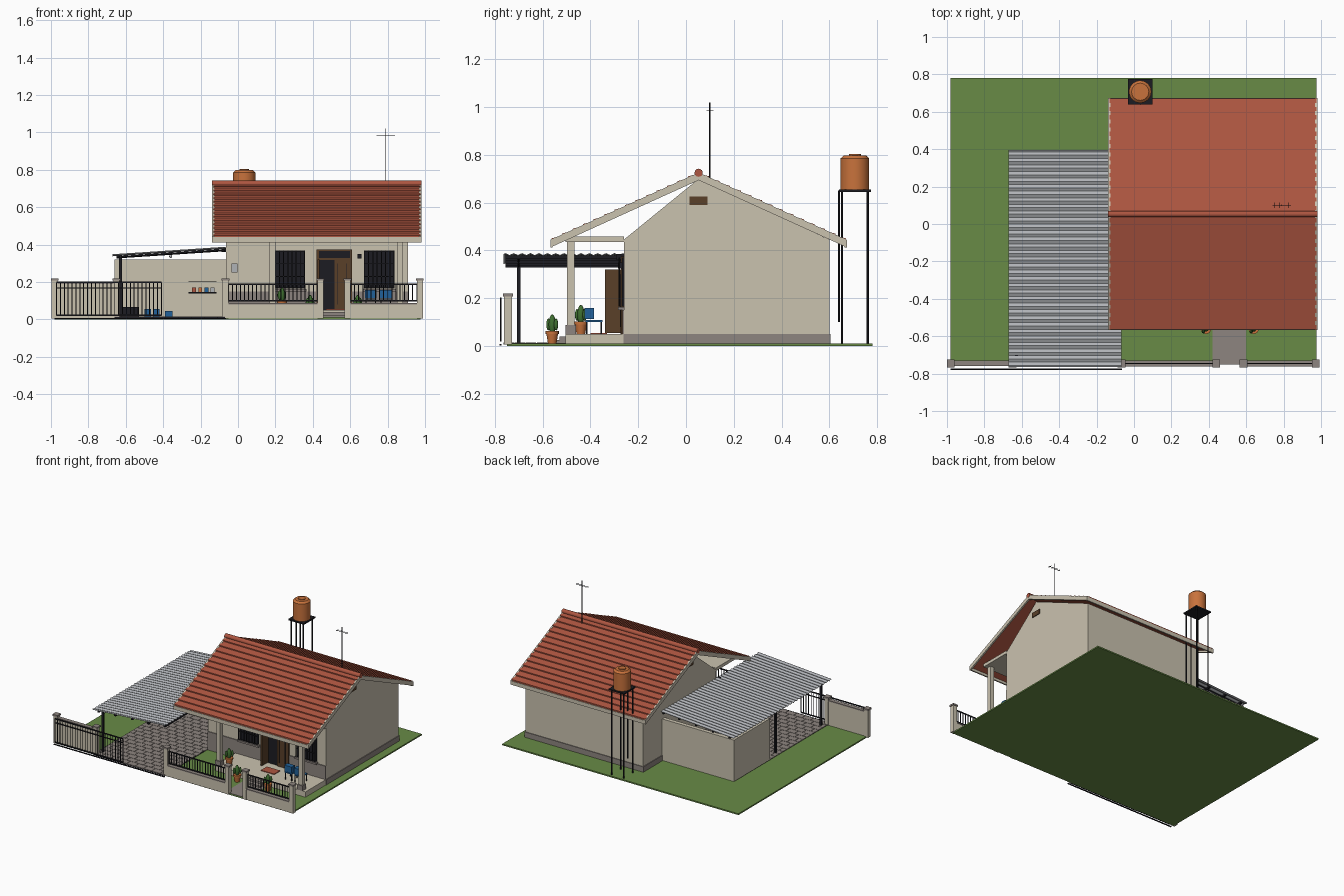
import bpy, bmesh, math
from mathutils import Matrix, Vector

if "Cube" in bpy.data.objects:
    bpy.data.objects.remove(bpy.data.objects["Cube"])


def material(name, r, g, b):
    m = bpy.data.materials.new(name)
    m.use_nodes = True
    m.diffuse_color = (r, g, b, 1)
    m.node_tree.nodes["Principled BSDF"].inputs["Base Color"].default_value = (r, g, b, 1)
    return m


WALL = material("beige plaster", .59, .54, .43)
STONE = material("grey stone", .27, .235, .215)
GRASS = material("lawn green", .138, .258, .061)
ROOF = material("roof red", .42, .092, .052)
SHEET = material("sheet grey", .43, .445, .468)
IRON = material("black iron", .012, .012, .016)
WOOD = material("brown wood", .1, .05, .022)
CLAY = material("clay orange", .58, .17, .045)
BLUE = material("blue plastic", .015, .12, .32)
PLANT = material("cactus green", .05, .16, .03)


# Helpers: each adds a shape to the bmesh; finish turns it into an object
def box(bm, x0, x1, y0, y1, z0, z1):
    size = Matrix.Diagonal((x1 - x0, y1 - y0, z1 - z0, 1))
    mid = Matrix.Translation(((x0 + x1) / 2, (y0 + y1) / 2, (z0 + z1) / 2))
    bmesh.ops.create_cube(bm, size=1, matrix=mid @ size)


def rod(bm, a, b, r1, r2=None, sides=8):
    a, b = Vector(a), Vector(b)
    turn = (b - a).to_track_quat('Z', 'Y').to_matrix().to_4x4()
    bmesh.ops.create_cone(bm, cap_ends=True, segments=sides, radius1=r1,
                          radius2=r1 if r2 is None else r2, depth=(b - a).length,
                          matrix=Matrix.Translation((a + b) / 2) @ turn)


def ball(bm, centre, sx, sy, sz):
    bmesh.ops.create_uvsphere(bm, u_segments=12, v_segments=8, radius=1,
                              matrix=Matrix.Translation(centre) @ Matrix.Diagonal((sx, sy, sz, 1)))


def prism(bm, profile, x0, x1):
    face = bm.faces.new([bm.verts.new((x0, y, z)) for y, z in profile])
    out = bmesh.ops.extrude_face_region(bm, geom=[face])
    moved = [v for v in out["geom"] if isinstance(v, bmesh.types.BMVert)]
    bmesh.ops.translate(bm, verts=moved, vec=(x1 - x0, 0, 0))
    bmesh.ops.recalc_face_normals(bm, faces=bm.faces[:])


def finish(bm, name, mat, smooth=False):
    mesh = bpy.data.meshes.new(name)
    bm.to_mesh(mesh)
    bm.free()
    mesh.materials.append(mat)
    ob = bpy.data.objects.new(name, mesh)
    bpy.context.collection.objects.link(ob)
    if smooth:
        bpy.ops.object.select_all(action='DESELECT')
        ob.select_set(True)
        bpy.context.view_layer.objects.active = ob
        bpy.ops.object.shade_smooth_by_angle()
    return ob


def boxes(name, mat, *items):
    bm = bmesh.new()
    for item in items:
        box(bm, *item)
    return finish(bm, name, mat)


# Ground, path and paved drive
boxes("lawn", GRASS, (-.98, .975, -.75, .78, 0, .01))
boxes("garden_path", STONE, (.42, .6, -.75, -.5, .008, .013))
boxes("drive_bed", IRON, (-.66, -.07, -.765, .37, .005, .012))
bm = bmesh.new()
for row in range(24):
    y = -.765 + row * .047
    for col in range(9):
        x = -.66 + col * .069 - (row % 2) * .034
        box(bm, max(x, -.66), min(x + .066, -.07), y, y + .044, .01, .015)
finish(bm, "drive_pavers", STONE)

# House body with plinth and stone dado
bm = bmesh.new()
prism(bm, [(-.26, .01), (.6, .01), (.6, .445), (.053, .7), (-.26, .445)], -.065, .91)
finish(bm, "house_walls", WALL)
boxes("plinth", STONE, (-.07, .915, -.262, .605, .01, .05))
boxes("front_dado", STONE, (-.065, .43, -.266, -.26, .05, .15), (.6, .91, -.266, -.26, .05, .15))
boxes("gable_vent", WOOD, (.91, .916, .015, .09, .59, .625), (-.071, -.065, .015, .09, .59, .625))

# Porch
boxes("porch_floor", WALL, (.165, .912, -.505, -.26, .01, .05))
boxes("porch_steps", STONE, (.455, .575, -.56, -.5, .01, .025), (.455, .575, -.53, -.5, .025, .04))
boxes("porch_ceiling", WALL, (-.065, .91, -.505, -.26, .435, .458))
cols = (.185, .865)
boxes("porch_columns", WALL, *[(x - .016, x + .016, -.498, -.466, .05, .436) for x in cols])
boxes("column_bases", STONE, *[(x - .022, x + .022, -.505, -.46, .05, .088) for x in cols])
boxes("door_mat", ROOF, (.47, .58, -.4, -.33, .05, .055))

# Tiled roof: stepped courses on both slopes
EAVE, RIDGE, LOW, HIGH, COURSES = .617, .053, .442, .722, 14
top = []
for i in range(COURSES):
    for t, lift in ((i, .008), (i + 1, 0)):
        f = t / COURSES
        top.append((EAVE * (1 - f), LOW + (HIGH - LOW) * f + lift))
under = [(0, HIGH - .016), (EAVE, LOW - .014)]
for side, label in ((-1, "front"), (1, "back")):
    bm = bmesh.new()
    prism(bm, [(RIDGE + side * d, z) for d, z in top + under], -.132, .975)
    finish(bm, label + "_roof_tiles", ROOF)
    bm = bmesh.new()
    edge = [(EAVE + .004, LOW + .002), (0, HIGH + .004), (0, HIGH - .028), (EAVE + .004, LOW - .03)]
    for x in (-.138, .968):
        prism(bm, [(RIDGE + side * d, z) for d, z in edge], x, x + .012)
    ends = sorted(RIDGE + side * d for d in (EAVE - .006, EAVE + .004))
    box(bm, -.138, .98, ends[0], ends[1], LOW - .03, LOW - .002)
    finish(bm, label + "_roof_boards", WALL)
bm = bmesh.new()
rod(bm, (-.14, RIDGE, .725), (.982, RIDGE, .725), .017, sides=14)
finish(bm, "ridge_tiles", ROOF, True)

# Windows with iron grilles
for n, (x0, x1) in enumerate(((.2, .355), (.675, .835)), 1):
    boxes(f"window_glass_{n}", IRON, (x0, x1, -.267, -.26, .165, .37))
    boxes(f"window_sill_{n}", STONE, (x0 - .01, x1 + .01, -.285, -.26, .15, .163))
    bm = bmesh.new()
    for i in range(8):
        x = x0 + (x1 - x0) * i / 7
        rod(bm, (x, -.28, .165), (x, -.28, .37), .003, sides=6)
    for z in (.17, .23, .3, .365):
        box(bm, x0, x1, -.283, -.278, z - .002, z + .002)
    finish(bm, f"window_grille_{n}", IRON)

# Double door with one leaf open, and a barred transom
boxes("door_opening", IRON, (.43, .6, -.266, -.26, .05, .365))
boxes("door_frame", WOOD, (.42, .432, -.272, -.26, .05, .375), (.598, .61, -.272, -.26, .05, .375),
      (.42, .61, -.272, -.26, .318, .328), (.42, .61, -.272, -.26, .365, .375))
boxes("door_leaves", WOOD, (.515, .6, -.274, -.262, .05, .32), (.425, .437, -.34, -.26, .055, .32))
boxes("transom_bars", IRON, *[(.45 + i * .022, .453 + i * .022, -.274, -.268, .328, .365) for i in range(7)])
boxes("door_panels", IRON, (.532, .535, -.277, -.273, .08, .3), (.58, .583, -.277, -.273, .08, .3))
boxes("meter_box", SHEET, (-.035, -.002, -.28, -.26, .25, .3))
boxes("wall_lamps", IRON, (.64, .66, -.285, -.26, .325, .35), (-.088, -.065, -.29, -.26, .36, .385))

# Carport walls, frame and corrugated sheet
boxes("carport_walls", WALL, (-.66, -.06, .345, .375, .01, .32), (-.66, -.63, -.05, .375, .01, .32))
lift = lambda x: .345 + (x + .67) * .066
boxes("carport_posts", IRON, *[(-.635, -.62, y - .007, y + .007, .01, .345) for y in (-.7, -.16)])
bm = bmesh.new()
for x in (-.628, -.49, -.35, -.21, -.08):
    box(bm, x - .006, x + .006, -.755, .385, lift(x) - .02, lift(x) - .006)
for y in (-.7, -.16, .35):
    rod(bm, (-.65, y, lift(-.65) - .014), (-.07, y, lift(-.07) - .014), .006, sides=4)
finish(bm, "carport_frame", IRON)
bm = bmesh.new()
RIBS = 33
wave = [(-.765 + 1.16 * i / (RIBS * 4), .004 * math.sin(i * math.pi / 2)) for i in range(RIBS * 4 + 1)]
prism(bm, wave + [(y, z - .003) for y, z in reversed(wave)], -.67, -.068)
for v in bm.verts:
    v.co.z += lift(v.co.x)
finish(bm, "carport_sheet", SHEET)
bm = bmesh.new()
ball(bm, (-.36, -.16, .338), .008, .008, .01)
finish(bm, "carport_bulb", SHEET, True)

# Things stored in the carport
boxes("storage_boxes", BLUE, (-.5, -.465, .2, .25, .015, .055), (-.455, -.42, .2, .25, .015, .055),
      (-.39, -.35, .22, .26, .015, .045))
boxes("tool_chest", IRON, (-.62, -.53, .2, .26, .015, .068))
boxes("wall_shelf", IRON, (-.265, -.115, .3, .345, .14, .146), (-.265, -.115, .32, .345, .2, .204))
for n, mat in enumerate((ROOF, CLAY, BLUE, SHEET)):
    x = -.235 + n * .033
    boxes(f"paint_can_{n + 1}", mat, (x - .01, x + .01, .31, .335, .146, .172))

# Front boundary: pillars, low walls, railings
pillars = (-.98, -.65, -.067, .44, .585, .972)
boxes("pillars", WALL, *[(x - .016, x + .016, -.761, -.729, .005, .212) for x in pillars])
boxes("pillar_caps", STONE, *[(x - .021, x + .021, -.766, -.724, .208, .22) for x in pillars])
boxes("solid_front_wall", WALL, (-.97, -.66, -.757, -.733, .005, .19))
boxes("solid_wall_cap", STONE, (-.965, -.665, -.76, -.73, .19, .198))
spans = ((-.051, .424), (.601, .956))
boxes("low_walls", WALL, *[(a, b, -.758, -.732, .005, .082) for a, b in spans])
boxes("low_wall_caps", STONE, *[(a, b, -.761, -.729, .08, .088) for a, b in spans])


def railing(bm, a, b, y, z0, z1, count):
    for z in (z0, z1):
        box(bm, a, b, y - .003, y + .003, z - .004, z + .004)
    for i in range(count):
        x = a + (b - a) * i / (count - 1)
        rod(bm, (x, y, z0), (x, y, z1), .003, sides=6)


bm = bmesh.new()
for a, b in spans:
    railing(bm, a, b, -.745, .1, .188, round((b - a) / .021))
finish(bm, "front_railings", IRON)

# Sliding gate, drawn open, on its track
bm = bmesh.new()
railing(bm, -.97, -.41, -.776, .022, .198, 28)
box(bm, -.97, -.41, -.779, -.773, .165, .171)
box(bm, -.98, -.065, -.78, -.772, .002, .008)
finish(bm, "sliding_gate", IRON)

# Potted cacti
for n, (x, y, z) in enumerate(((.385, -.56, .01), (.64, -.56, .01), (.235, -.44, .05)), 1):
    bm = bmesh.new()
    rod(bm, (x, y, z), (x, y, z + .045), .018, .025, 14)
    rod(bm, (x, y, z + .04), (x, y, z + .052), .028, sides=14)
    finish(bm, f"pot_{n}", CLAY, True)
    bm = bmesh.new()
    ball(bm, (x, y, z + .08), .015, .015, .042)
    for s in (-1, 1):
        ball(bm, (x + s * .014, y + s * .016, z + .08), .009, .009, .025)
    finish(bm, f"cactus_{n}", PLANT, True)

# Porch chairs
for n, x in enumerate((.71, .79), 1):
    boxes(f"chair_seat_{n}", BLUE, (x - .03, x + .03, -.42, -.35, .1, .108),
          (x - .03, x + .03, -.424, -.385, .112, .158))
    boxes(f"chair_legs_{n}", IRON, *[(x + i - .003, x + i + .003, y - .003, y + .003, .05, .102)
                                     for i in (-.026, .026) for y in (-.416, -.354)])

# Water tank on its stand
TX, TY = .033, .707
boxes("tank_platform", IRON, (TX - .065, TX + .065, TY - .067, TY + .067, .645, .655))
bm = bmesh.new()
for sx in (-.05, .05):
    for sy in (-.054, .054):
        rod(bm, (TX + sx, TY + sy, .005), (TX + sx, TY + sy, .65), .005)
rod(bm, (TX, TY - .066, .1), (TX, TY - .066, .65), .004)
finish(bm, "tank_stand", IRON)
bm = bmesh.new()
rod(bm, (TX, TY, .655), (TX, TY, .785), .06, sides=24)
rod(bm, (TX, TY, .785), (TX, TY, .798), .06, .046, 24)
rod(bm, (TX, TY, .796), (TX, TY, .804), .025, sides=16)
finish(bm, "water_tank", CLAY, True)

# Roof antenna
bm = bmesh.new()
rod(bm, (.79, .1, .68), (.79, .1, 1.02), .003, sides=6)
rod(bm, (.74, .1, .985), (.84, .1, .985), .002, sides=6)
for i in range(4):
    x = .75 + i * .026
    rod(bm, (x, .085, .985), (x, .115, .985), .0015, sides=6)
finish(bm, "antenna", IRON)
